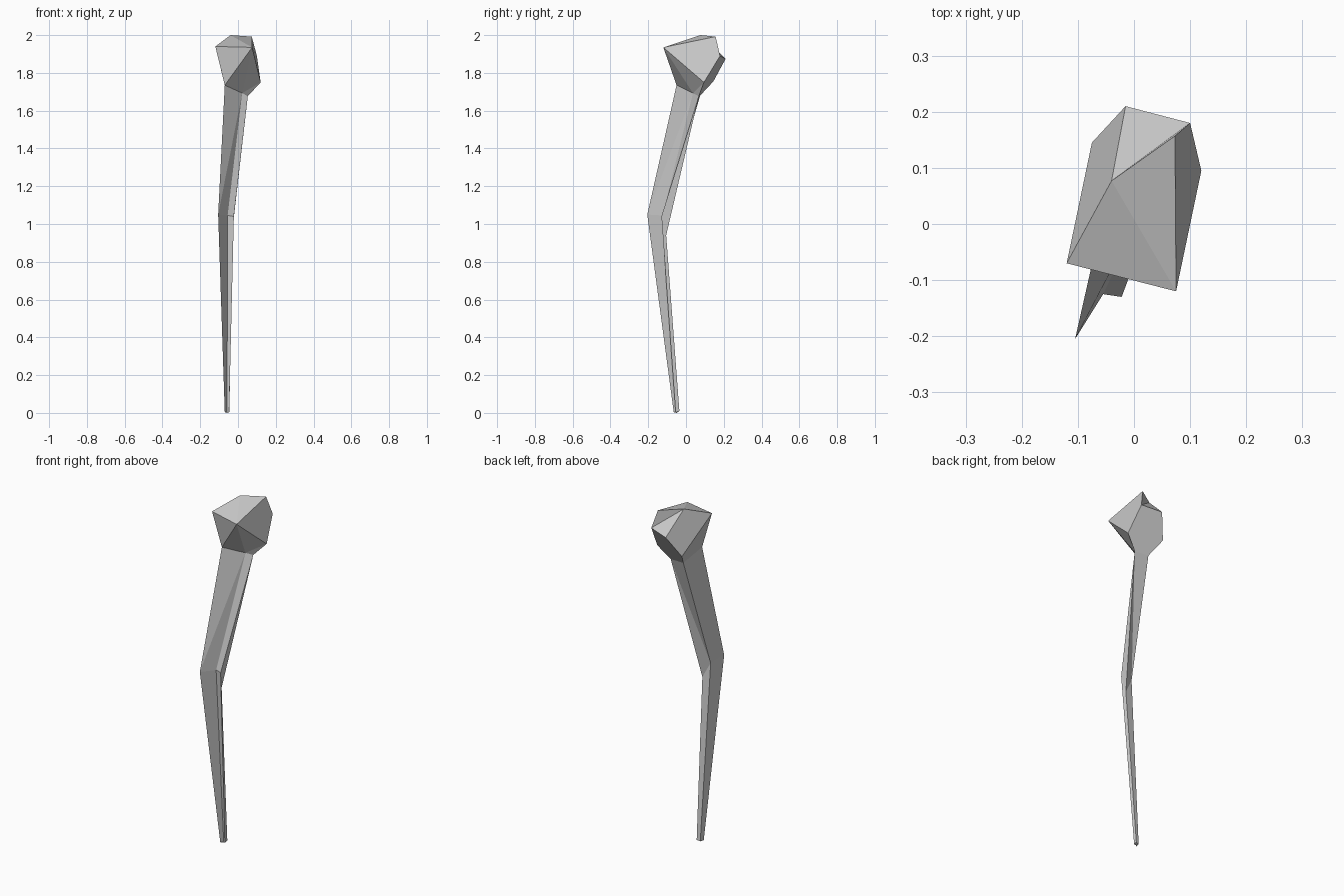
import bpy, bmesh

if "Cube" in bpy.data.objects:
    bpy.data.objects.remove(bpy.data.objects["Cube"])


def faceted(name, points, faces):
    """Flat-shaded part; each face is a word of point letters."""
    bm = bmesh.new()
    used = sorted(set("".join(faces)))
    verts = {k: bm.verts.new(points[k]) for k in used}
    for word in faces:
        bm.faces.new([verts[k] for k in word])
    bmesh.ops.recalc_face_normals(bm, faces=bm.faces[:])
    mesh = bpy.data.meshes.new(name)
    bm.to_mesh(mesh)
    bm.free()
    obj = bpy.data.objects.new(name, mesh)
    bpy.context.collection.objects.link(obj)
    return obj


# Cross-sections of the bent stick: foot, knee, neck
foot = dict(zip("abcde", [(-.07, -.065, .004), (-.058, -.05, 0), (-.047, -.055, .004),
                          (-.045, -.035, .01), (-.065, -.04, .006)]))
knee = dict(zip("fghij", [(-.105, -.205, 1.05), (-.055, -.125, 1.045), (-.022, -.13, 1.04),
                          (-.033, -.105, .94), (-.08, -.115, 1.03)]))
neck = dict(zip("pqrs", [(-.07, -.05, 1.735), (.022, .037, 1.693),
                         (.052, .068, 1.677), (-.035, .075, 1.68)]))

# Corners of the gnarled knob
knob = dict(zip("ABCDEFGH", [(.075, -.12, 1.935), (-.12, -.07, 1.94), (-.04, .077, 2.0),
                             (.073, .157, 1.992), (.10, .18, 1.89), (-.015, .21, 1.875),
                             (-.075, .145, 1.755), (.12, .095, 1.75)]))
pts = {**foot, **knee, **neck, **knob}

# Stick: lower sleeve, upper sleeve, foot cap
lo, mid = "abcde", "fghij"
stick = [lo[i] + lo[(i + 1) % 5] + mid[(i + 1) % 5] + mid[i] for i in range(5)]
stick += ["fqp", "fgq", "ghrq", "hir", "ijr", "jsr", "jfps", "edcba"]
faceted("handle", pts, stick)

# Knob: top, back, sides, underside meeting the neck
faceted("knob", pts, ["ADC", "ACB", "CDE", "CEF", "CFGB", "AHED", "EHrsGF",
                      "BGsp", "ABp", "Apq", "AqH", "Hqr", "prq", "psr"])
